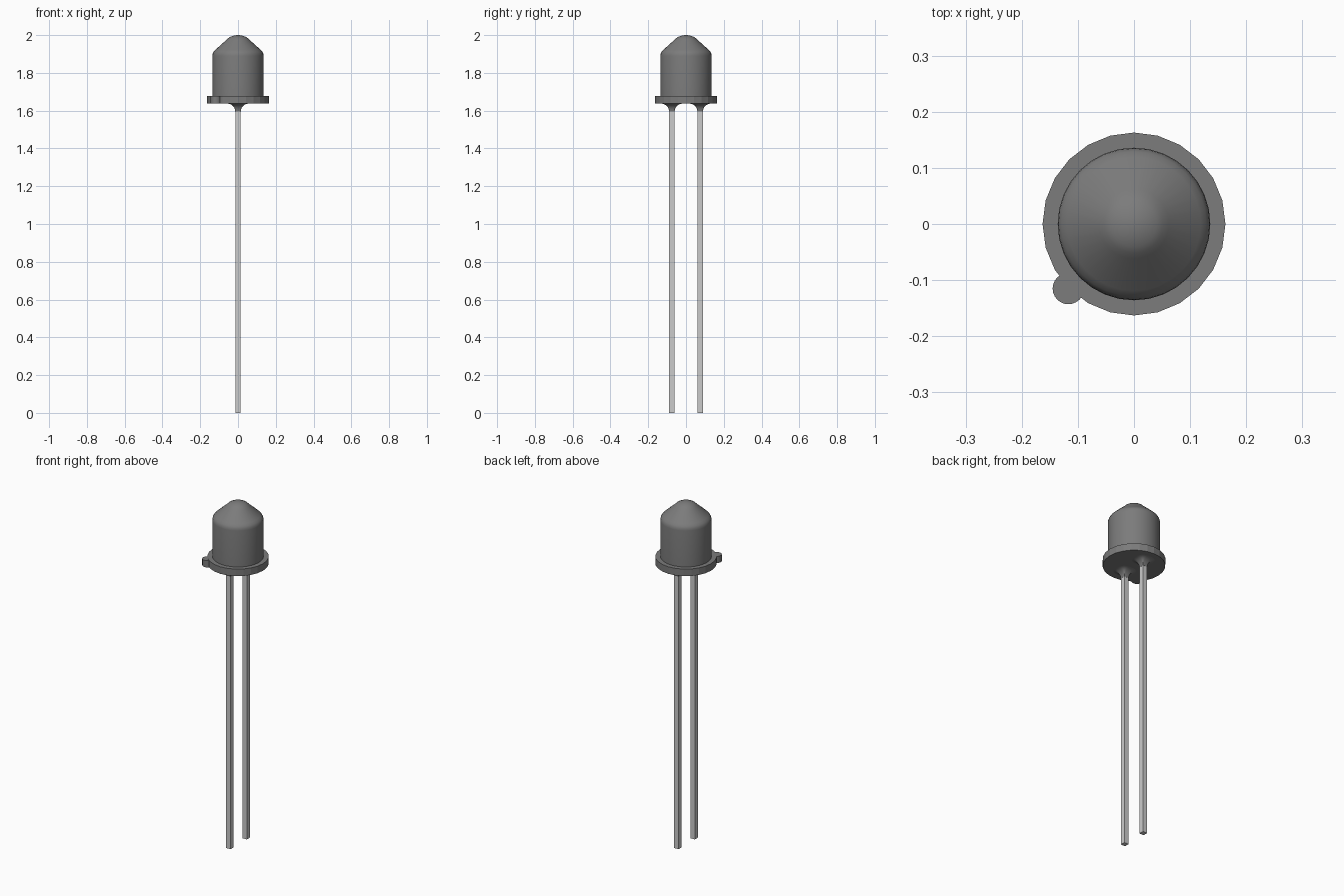
import bpy, bmesh, math

cube = bpy.data.objects.get("Cube")
if cube:
    bpy.data.objects.remove(cube, do_unlink=True)


def material(name, rgb):
    m = bpy.data.materials.new(name)
    m.use_nodes = True
    m.diffuse_color = (*rgb, 1)
    m.node_tree.nodes["Principled BSDF"].inputs["Base Color"].default_value = (*rgb, 1)
    return m


DARK = material("dark grey plastic", (0.2, 0.2, 0.2))
METAL = material("light grey metal", (0.6, 0.6, 0.6))


def loft(name, rings, mat, smooth=True):
    """Skin a stack of equal-length rings, bottom to top, and cap both ends."""
    bm = bmesh.new()
    loops = [[bm.verts.new(p) for p in ring] for ring in rings]
    n = len(loops[0])
    for a, b in zip(loops, loops[1:]):
        for i in range(n):
            j = (i + 1) % n
            bm.faces.new((a[i], a[j], b[j], b[i]))
    bm.faces.new(loops[0][::-1])
    bm.faces.new(loops[-1])
    mesh = bpy.data.meshes.new(name)
    bm.to_mesh(mesh)
    bm.free()
    mesh.materials.append(mat)
    obj = bpy.data.objects.new(name, mesh)
    bpy.context.collection.objects.link(obj)
    if smooth:
        bpy.ops.object.select_all(action='DESELECT')
        obj.select_set(True)
        bpy.context.view_layer.objects.active = obj
        bpy.ops.object.shade_smooth_by_angle(angle=math.radians(30))
    return obj


def circle(r, z, n, cx=0, cy=0):
    return [(cx + r * math.cos(math.tau * i / n), cy + r * math.sin(math.tau * i / n), z)
            for i in range(n)]


def rounded_square(half, d, z, cy, steps=5):
    """Square of the given half width, offset outwards by d with round corners."""
    pts = []
    for q in range(4):
        mid = math.pi / 4 + q * math.pi / 2
        cx, cz = (math.copysign(half, f(mid)) for f in (math.cos, math.sin))
        for s in range(steps):
            a = q * math.pi / 2 + s / (steps - 1) * math.pi / 2
            pts.append((cx + d * math.cos(a), cy + cz + d * math.sin(a), z))
    return pts


BASE, RIM_TOP = 1.637, 1.678

# Domed body: straight wall, rounded shoulder, cone and spherical tip
profile = [(0.136, 1.66), (0.136, 1.89), (0.1345, 1.902), (0.129, 1.913), (0.119, 1.923), (0.062, 1.974)]
tip_r = 0.062 / math.sin(math.radians(42))
for deg in (34, 26, 18, 10, 3):
    a = math.radians(deg)
    profile.append((tip_r * math.sin(a), 2.0 - tip_r * (1 - math.cos(a))))
loft("domed_body", [circle(r, z, 32) for r, z in profile], DARK)

# Flange and the round index tab at its edge
loft("flange", [circle(0.163, z, 24) for z in (BASE, RIM_TOP)], DARK, smooth=False)
loft("index_tab", [circle(0.028, z, 24, -0.117, -0.115) for z in (BASE + 0.001, RIM_TOP - 0.001)], DARK)

# Two square leads, each with a flared collar under the flange
HALF, FLARE = 0.014, 0.042
for side, y in (("front", -0.075), ("back", 0.075)):
    square = ((-HALF, -HALF), (HALF, -HALF), (HALF, HALF), (-HALF, HALF))
    loft(side + "_lead", [[(px, y + py, z) for px, py in square] for z in (0, BASE)],
         METAL, smooth=False)
    rings = []
    for k in range(7):
        a = k / 6 * math.pi / 2
        d = 0.0006 + FLARE * (1 - math.cos(a))
        rings.append(rounded_square(HALF, d, BASE + 0.0005 - FLARE * (1 - math.sin(a)), y))
    loft(side + "_lead_collar", rings, DARK)
